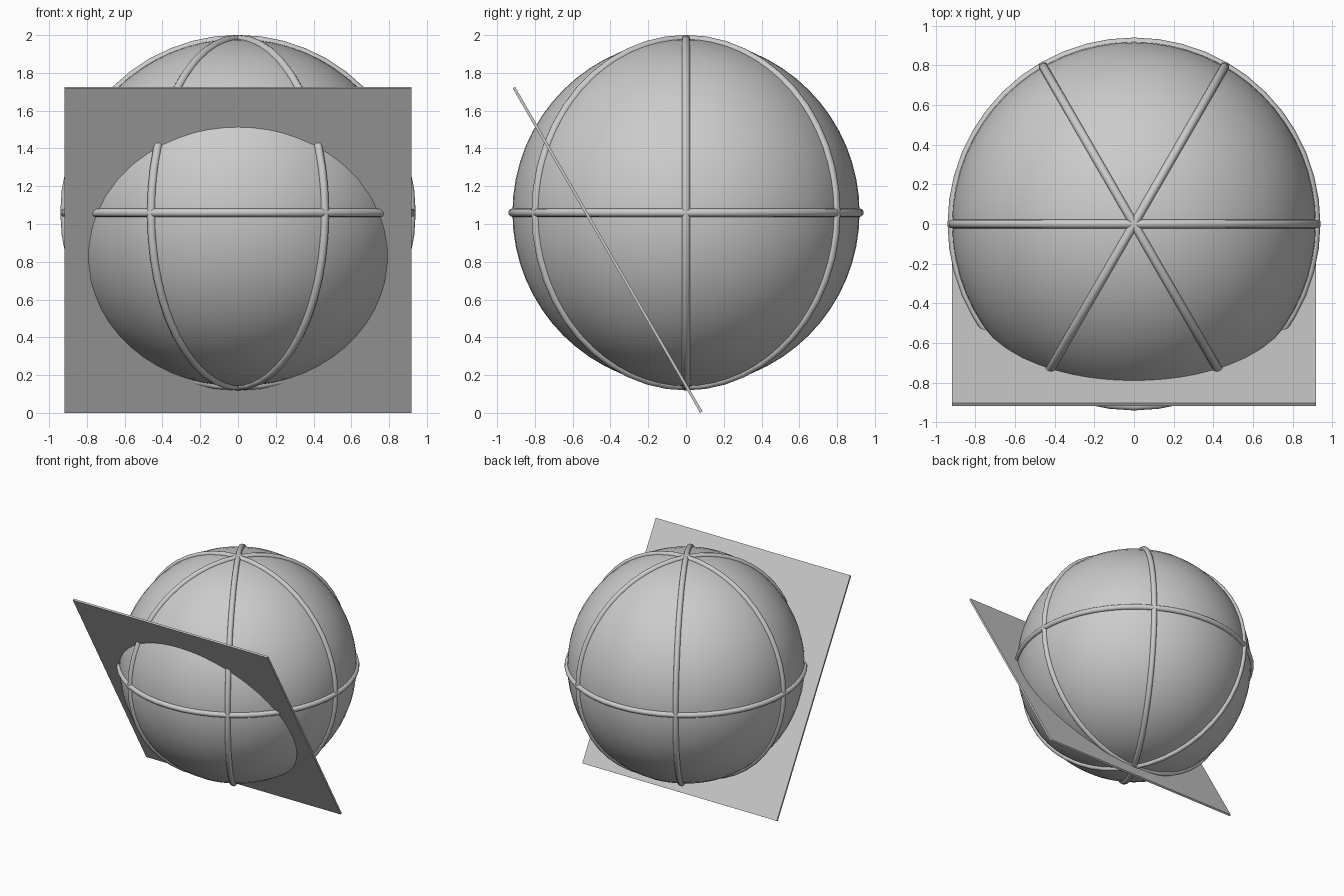
import bpy
from math import radians

if "Cube" in bpy.data.objects:
    bpy.data.objects.remove(bpy.data.objects["Cube"])

C = (0, 0, 1.06)   # globe centre
R = 0.919          # globe radius
T = 0.022          # band tube radius


def finish(name, angle=60):
    ob = bpy.context.object
    ob.name = name
    bpy.ops.object.shade_smooth_by_angle(angle=radians(angle))
    return ob


# Globe
bpy.ops.mesh.primitive_uv_sphere_add(segments=64, ring_count=32, radius=R, location=C)
finish("globe")


# Bands: one equator and three meridians 60 degrees apart
def band(name, rot):
    bpy.ops.mesh.primitive_torus_add(major_radius=R, minor_radius=T, major_segments=48,
                                     minor_segments=12, location=C, rotation=rot)
    finish(name)


band("equator_band", (0, 0, 0))
for i in range(3):
    band(f"meridian_band_{i + 1}", (radians(90), 0, radians(60 * i)))

# Tilted flat plate cutting through the front of the globe
bpy.ops.mesh.primitive_cube_add(size=1, location=(0, -0.415, 0.863), rotation=(radians(120), 0, 0))
plate = bpy.context.object
plate.name = "tilted_plate"
plate.scale = (1.838, 1.984, 0.015)
